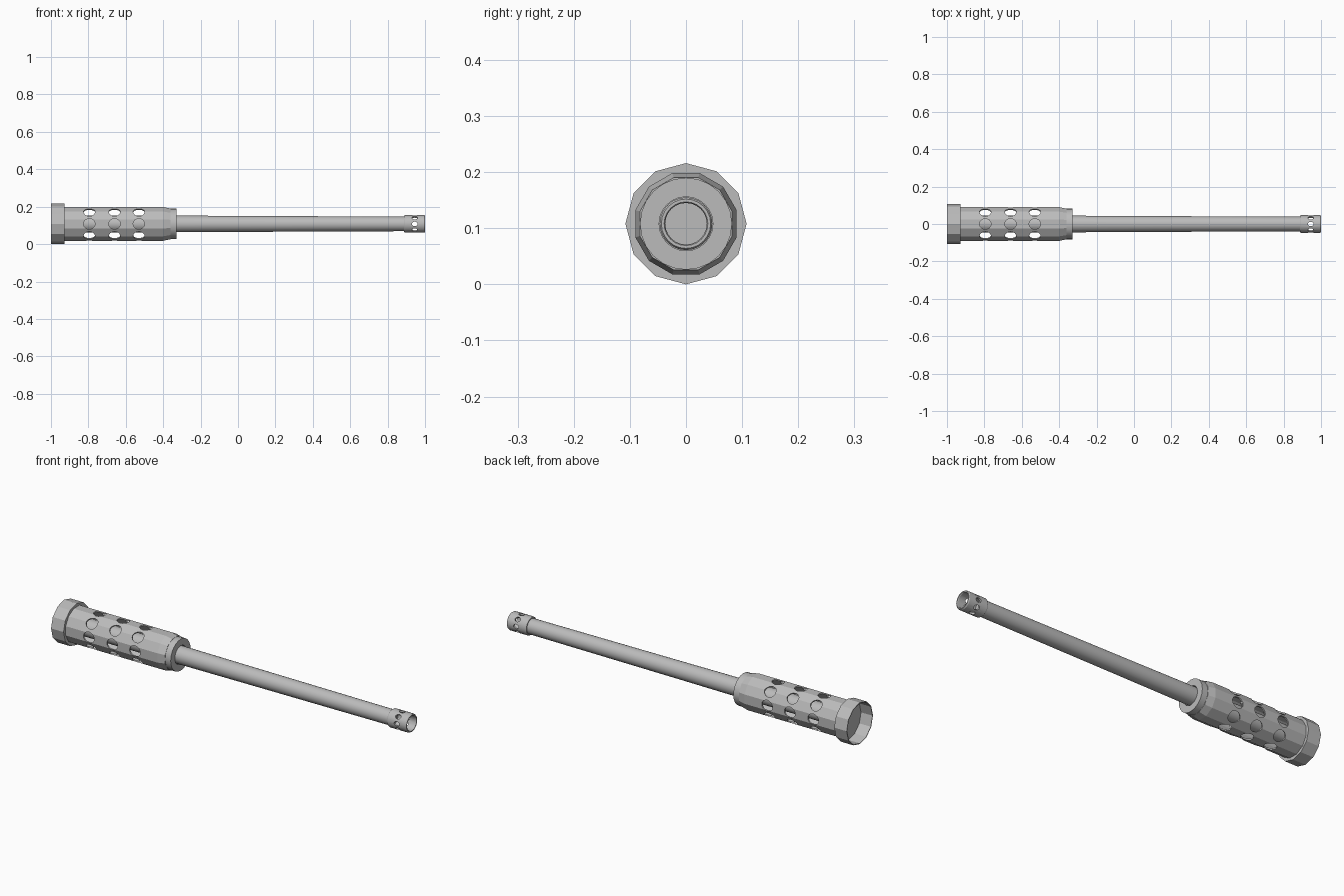
import bpy, bmesh, math
from mathutils import Matrix, Vector

if "Cube" in bpy.data.objects:
    bpy.data.objects.remove(bpy.data.objects["Cube"])

AXIS_Z = 0.108
steel = bpy.data.materials.new("steel grey")
steel.diffuse_color = (0.5, 0.5, 0.5, 1)
steel.use_nodes = True
steel.node_tree.nodes["Principled BSDF"].inputs["Base Color"].default_value = steel.diffuse_color


def finish(name, bm):
    bmesh.ops.remove_doubles(bm, verts=bm.verts, dist=1e-6)
    bmesh.ops.recalc_face_normals(bm, faces=bm.faces)
    me = bpy.data.meshes.new(name)
    bm.to_mesh(me)
    bm.free()
    ob = bpy.data.objects.new(name, me)
    bpy.context.collection.objects.link(ob)
    me.materials.append(steel)
    return ob


def activate(ob):
    bpy.ops.object.select_all(action='DESELECT')
    ob.select_set(True)
    bpy.context.view_layer.objects.active = ob


def smooth(ob):
    activate(ob)
    bpy.ops.object.shade_smooth_by_angle(angle=math.radians(25))


def lathe(name, profile, sides, phase=0.0):
    """Revolve a closed (x, radius) outline around the long axis."""
    bm = bmesh.new()
    rings = []
    for i in range(sides):
        a = phase + 2 * math.pi * i / sides
        rings.append([bm.verts.new((x, r * math.cos(a), AXIS_Z + r * math.sin(a)))
                      for x, r in profile])
    n = len(profile)
    for i in range(sides):
        p, q = rings[i], rings[(i + 1) % sides]
        for j in range(n):
            k = (j + 1) % n
            bm.faces.new((p[j], p[k], q[k], q[j]))
    return finish(name, bm)


def rod(name, profile, sides, phase=0.0):
    """Solid revolved bar with flat end caps."""
    bm = bmesh.new()
    rings = []
    for x, r in profile:
        rings.append([bm.verts.new((x, r * math.cos(phase + 2 * math.pi * i / sides),
                                    AXIS_Z + r * math.sin(phase + 2 * math.pi * i / sides)))
                      for i in range(sides)])
    for p, q in zip(rings, rings[1:]):
        for i in range(sides):
            k = (i + 1) % sides
            bm.faces.new((p[i], p[k], q[k], q[i]))
    bm.faces.new(rings[0])
    bm.faces.new(rings[-1])
    return finish(name, bm)


def drill(ob, xs, rx, rt, r0, r1):
    """Cut eight radial vents around the axis at each x position."""
    bm = bmesh.new()
    for x in xs:
        for k in range(8):
            m = (Matrix.Translation((x, 0, AXIS_Z))
                 @ Matrix.Rotation(k * math.pi / 4, 4, 'X')
                 @ Matrix.Translation((0, 0, (r0 + r1) / 2))
                 @ Matrix.Diagonal((rx, rt, 1, 1)))
            bmesh.ops.create_cone(bm, cap_ends=True, segments=16, radius1=1,
                                  radius2=1, depth=r1 - r0, matrix=m)
    cutter = finish("vent_cutter", bm)
    cutter.hide_render = True
    mod = ob.modifiers.new("vents", 'BOOLEAN')
    mod.operation = 'DIFFERENCE'
    mod.solver = 'EXACT'
    mod.object = cutter
    activate(ob)
    bpy.ops.object.modifier_apply(modifier=mod.name)
    bpy.data.objects.remove(cutter, do_unlink=True)


# Rear collar: open twelve-sided cup with a recessed back plate
lathe("rear_collar", [(-1.0, 0.108), (-0.928, 0.108), (-0.928, 0.088),
                      (-0.934, 0.088), (-0.934, 0.104), (-1.0, 0.104)], 12)
rod("back_plate", [(-0.934, 0.09), (-0.926, 0.09)], 12)

# Perforated twelve-sided jacket
jacket = lathe("jacket", [(-0.93, 0.0935), (-0.40, 0.0935), (-0.362, 0.085),
                          (-0.362, 0.076), (-0.40, 0.086), (-0.93, 0.086)],
               12, math.radians(15))
drill(jacket, (-0.795, -0.66, -0.53), 0.031, 0.028, 0.074, 0.12)

# Front collar ring around the barrel
smooth(lathe("front_collar", [(-0.37, 0.082), (-0.33, 0.082), (-0.33, 0.048),
                              (-0.37, 0.048)], 24))

# Tapered barrel
smooth(rod("barrel", [(-0.928, 0.045), (-0.33, 0.0445), (0.05, 0.0425), (0.895, 0.039)], 24))

# Hollow vented muzzle
muzzle = lathe("muzzle", [(0.888, 0.044), (0.893, 0.047), (0.995, 0.047), (1.0, 0.044),
                          (1.0, 0.039), (0.996, 0.037), (0.888, 0.037)], 24)
drill(muzzle, (0.945,), 0.015, 0.012, 0.033, 0.06)
smooth(muzzle)
